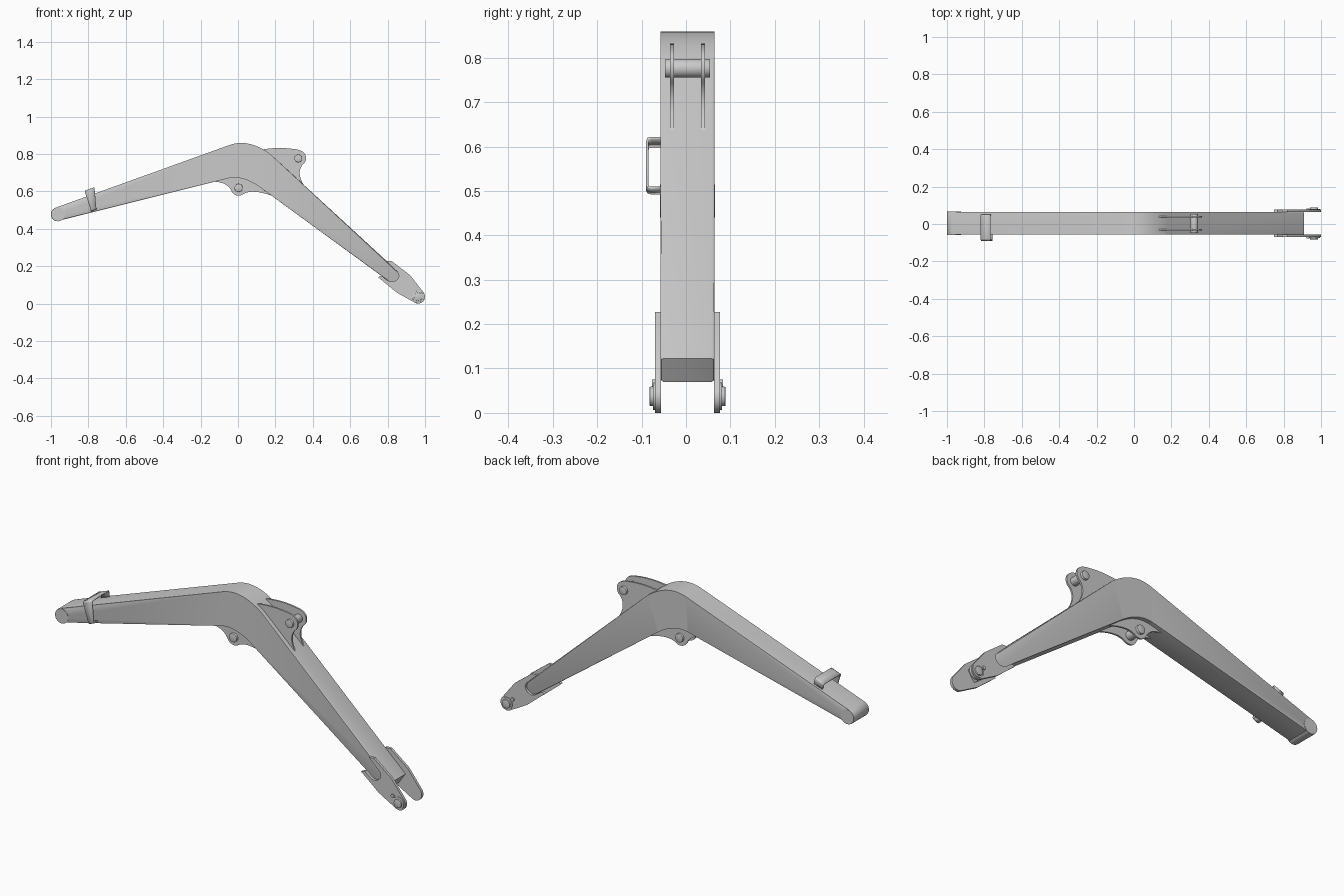
import bpy, bmesh, math
from mathutils import Vector

if "Cube" in bpy.data.objects:
    bpy.data.objects.remove(bpy.data.objects["Cube"])

MID = 0.0035  # centre plane of the arm in y


def finish(name, bm):
    bmesh.ops.recalc_face_normals(bm, faces=bm.faces)
    me = bpy.data.meshes.new(name)
    bm.to_mesh(me)
    bm.free()
    ob = bpy.data.objects.new(name, me)
    bpy.context.collection.objects.link(ob)
    bpy.ops.object.select_all(action='DESELECT')
    ob.select_set(True)
    bpy.context.view_layer.objects.active = ob
    bpy.ops.object.shade_smooth_by_angle(angle=math.radians(32))
    return ob


def prism(name, pts, y0, y1, bevel=0):
    """Extrude an x-z outline between two y values, rounding the rims."""
    bm = bmesh.new()
    a = [bm.verts.new((x, y0, z)) for x, z in pts]
    b = [bm.verts.new((x, y1, z)) for x, z in pts]
    caps = [bm.faces.new(a), bm.faces.new(b[::-1])]
    n = len(pts)
    for i in range(n):
        j = (i + 1) % n
        bm.faces.new((a[i], b[i], b[j], a[j]))
    if bevel:
        rim = [e for f in caps for e in f.edges]
        bmesh.ops.bevel(bm, geom=rim, offset=bevel, segments=2, profile=0.5,
                        affect='EDGES', clamp_overlap=False)
    return finish(name, bm)


def arc(cx, cz, r, a0, a1, n=12):
    return [(cx + r * math.cos(math.radians(a0 + (a1 - a0) * i / n)),
             cz + r * math.sin(math.radians(a0 + (a1 - a0) * i / n))) for i in range(n + 1)]


def curve(p, c, q, n=12):
    p, c, q = Vector(p), Vector(c), Vector(q)
    return [tuple(p * (1 - t) ** 2 + c * 2 * t * (1 - t) + q * t * t)
            for t in (i / n for i in range(n + 1))]


def disc(name, x, z, r, y0, y1, bevel=0):
    return prism(name, arc(x, z, r, 0, 360, 32)[:-1], y0, y1, bevel)


# main bent box beam
beam = (arc(-0.962, 0.477, 0.038, 256, 110)
        + curve((-0.045, 0.848), (0.06, 0.885), (0.176, 0.796), 16)
        + [(0.910, 0.122), (0.874, 0.070)]
        + curve((0.12, 0.620), (0.023, 0.690), (-0.06, 0.668), 16))
prism("boom_beam", beam, MID - 0.0605, MID + 0.0605, 0.006)

# pivot tube at the rear end
disc("rear_pivot", -0.962, 0.477, 0.037, MID - 0.062, MID + 0.062)

# paired cylinder lugs above and below the bend
upper = (curve((0.12, 0.822), (0.22, 0.842), (0.325, 0.822), 8)
         + arc(0.322, 0.778, 0.042, 75, -40, 10)
         + curve((0.345, 0.742), (0.312, 0.70), (0.350, 0.637), 10)
         + [(0.28, 0.64), (0.13, 0.77)])
lower = (curve((-0.125, 0.652), (-0.058, 0.648), (-0.036, 0.604), 8)
         + arc(0.003, 0.618, 0.041, 205, 295, 10)
         + curve((0.035, 0.589), (0.08, 0.612), (0.18, 0.577), 10)
         + [(0.16, 0.63), (0.0, 0.70), (-0.1, 0.68)])
for label, outline in (("upper", upper), ("lower", lower)):
    for side, s in (("front", -1), ("back", 1)):
        y = MID + s * 0.0345
        prism(f"{label}_lug_{side}", outline, y - 0.0045, y + 0.0045)
disc("upper_lug_pin", 0.322, 0.776, 0.021, MID - 0.051, MID + 0.051, 0.002)
disc("lower_lug_pin", 0.003, 0.619, 0.022, MID - 0.051, MID + 0.051, 0.002)

# fork plates notched around the beam tip, with pin bosses and bolts
fork = ([(0.792, 0.227), (0.822, 0.227), (0.920, 0.152)]
        + arc(0.963, 0.037, 0.037, 35, -110, 12)
        + [(0.850, 0.058), (0.748, 0.142), (0.768, 0.148)]
        + curve((0.797, 0.126), (0.822, 0.108), (0.846, 0.125), 6)
        + curve((0.852, 0.130), (0.868, 0.150), (0.852, 0.170), 6))
for side, s in (("front", -1), ("back", 1)):
    def span(d0, d1):
        return sorted((MID + s * d0, MID + s * d1))
    prism(f"fork_plate_{side}", fork, *span(0.0595, 0.0735))
    disc(f"fork_boss_{side}", 0.963, 0.037, 0.031, *span(0.060, 0.078), 0.001)
    disc(f"fork_pin_{side}", 0.963, 0.037, 0.022, *span(0.061, 0.0855), 0.002)
    disc(f"fork_bolt_{side}", 0.930, 0.066, 0.009, *span(0.062, 0.080))

# tapered hose guide strap wrapping over the beam
bm = bmesh.new()
tl, bl = Vector((-0.82, 0.603)), Vector((-0.785, 0.492))
tr, br = Vector((-0.768, 0.622)), Vector((-0.757, 0.504))
path = [(0.052, 0.34), (0.052, 0.08), (0.049, 0.02), (0.042, 0.0), (-0.078, 0.0),
        (-0.087, 0.02), (-0.09, 0.08), (-0.09, 0.92), (-0.087, 0.98), (-0.078, 1.0),
        (-0.054, 1.0)]
prev = None
for y, t in path:
    l, r = tl.lerp(bl, t), tr.lerp(br, t)
    row = [bm.verts.new((p.x, y, p.y)) for p in (l, r)]
    if prev:
        bm.faces.new((prev[0], prev[1], row[1], row[0]))
    prev = row
strap = finish("hose_guide_strap", bm)
# make the strap thick towards its inner side
top = max(strap.data.polygons, key=lambda f: f.center.z)
mod = strap.modifiers.new("thickness", 'SOLIDIFY')
mod.thickness = 0.006
mod.offset = -1 if top.normal.z > 0 else 1
